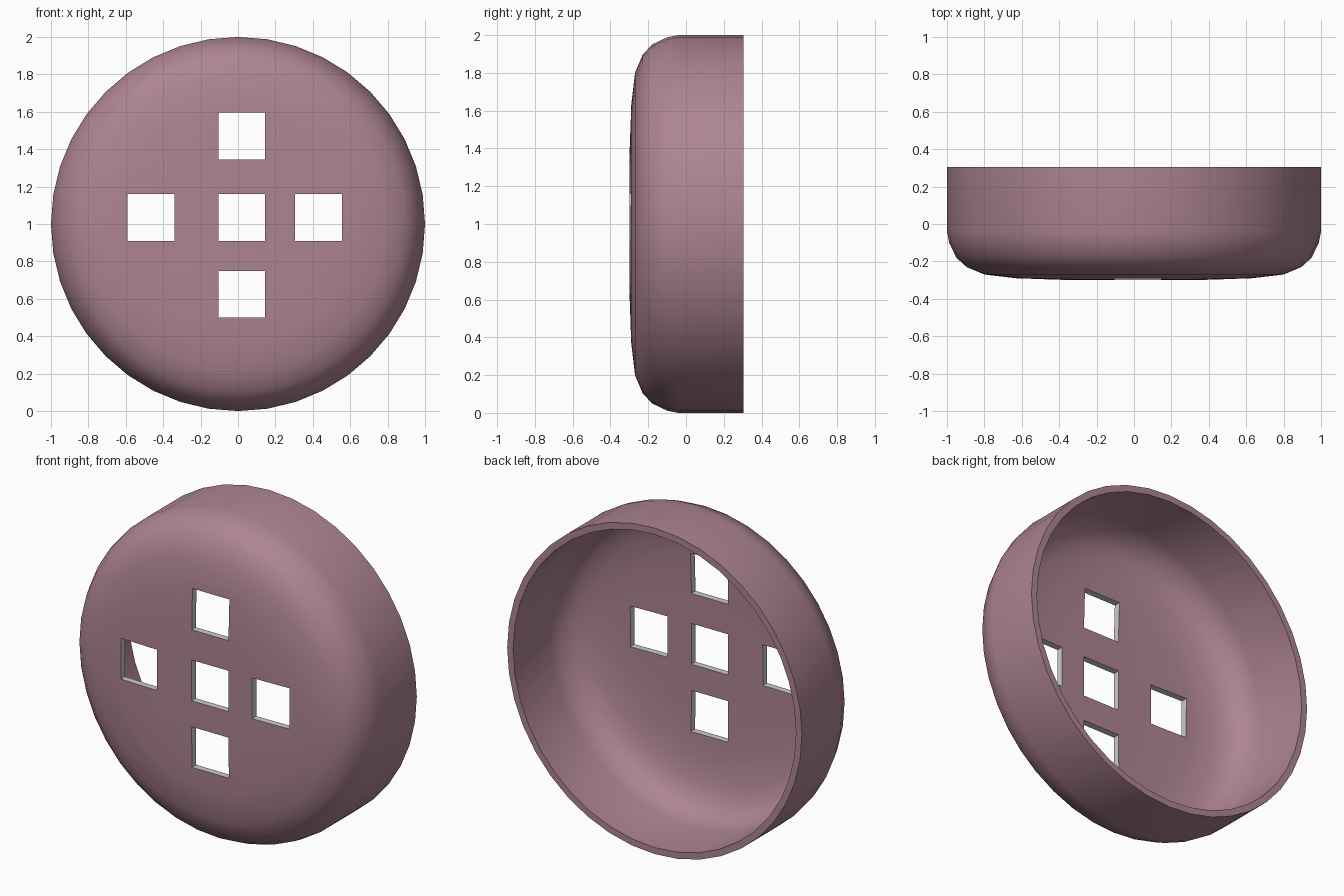
import bpy, bmesh, math
from mathutils import Matrix, Vector

if "Cube" in bpy.data.objects:
    bpy.data.objects.remove(bpy.data.objects["Cube"])


def material(name, color):
    m = bpy.data.materials.new(name)
    m.diffuse_color = color
    m.use_nodes = True
    m.node_tree.nodes["Principled BSDF"].inputs["Base Color"].default_value = m.diffuse_color
    return m


def mesh_object(name, bm, mat):
    bmesh.ops.recalc_face_normals(bm, faces=bm.faces)
    me = bpy.data.meshes.new(name)
    bm.to_mesh(me)
    bm.free()
    me.materials.append(mat)
    ob = bpy.data.objects.new(name, me)
    bpy.context.collection.objects.link(ob)
    return ob


mauve = material("mauve", (0.42, 0.23, 0.29, 1))
grey = material("hole_grey", (0.6, 0.6, 0.6, 1))

# Cup: closed half profile (radius, y) of the shell, spun around the y axis
SIDES, WALL = 40, 0.04
outer = [(0, -0.30), (0.42, -0.298), (0.63, -0.29), (0.80, -0.27), (0.895, -0.23),
         (0.95, -0.18), (0.988, -0.10), (1.0, -0.04), (1.0, 0.305)]
inner = [(0.96, 0.305), (0.96, -0.04), (0.949, -0.09), (0.917, -0.155), (0.873, -0.195),
         (0.79, -0.23), (0.63, -0.25), (0.42, -0.258), (0, -0.26)]
bm = bmesh.new()
verts = [bm.verts.new((r, y, 1)) for r, y in outer + inner]
edges = [bm.edges.new(p) for p in zip(verts, verts[1:])]
bmesh.ops.spin(bm, geom=verts + edges, cent=(0, 0, 1), axis=(0, 1, 0),
               angle=math.tau, steps=SIDES, use_merge=False)
bmesh.ops.remove_doubles(bm, verts=bm.verts, dist=0.0005)
cup = mesh_object("cup_shell", bm, mauve)

# Five square holes in a cross
bm = bmesh.new()
for x, z in [(0.02, 1.035), (-0.465, 1.035), (0.43, 1.035), (0.02, 1.47), (0.02, 0.625)]:
    bmesh.ops.create_cube(bm, size=1, matrix=Matrix.LocRotScale(
        Vector((x, -0.27, z)), None, Vector((0.25, 0.3, 0.25))))
cutter = mesh_object("hole_cutter", bm, grey)
cutter.hide_render = True

mod = cup.modifiers.new("holes", 'BOOLEAN')
mod.operation = 'DIFFERENCE'
mod.solver = 'EXACT'
mod.material_mode = 'TRANSFER'
mod.object = cutter

bpy.ops.object.select_all(action='DESELECT')
cup.select_set(True)
bpy.context.view_layer.objects.active = cup
bpy.ops.object.modifier_apply(modifier=mod.name)
bpy.data.objects.remove(cutter)
bpy.ops.object.shade_smooth_by_angle(angle=math.radians(35))
